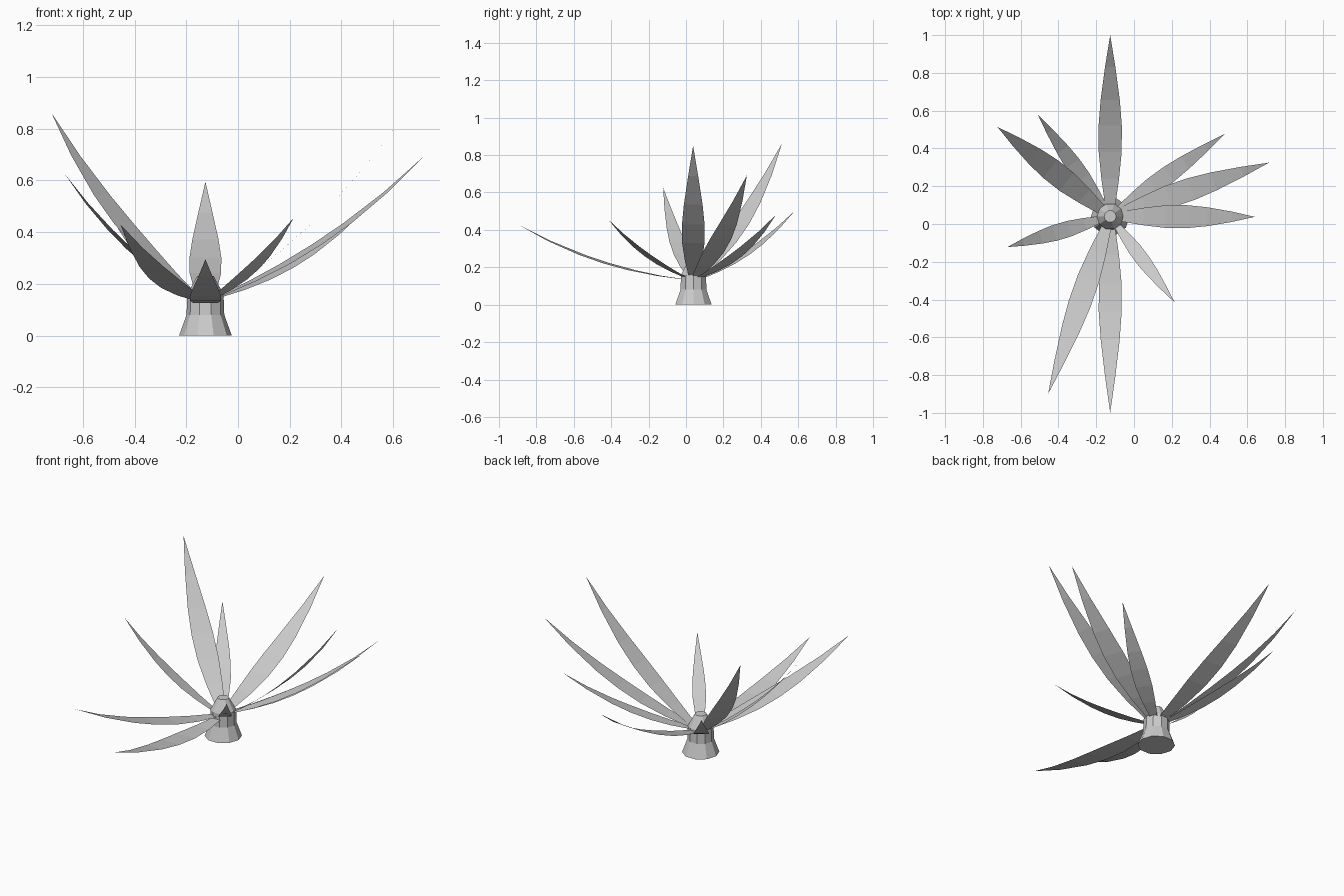
import bpy, bmesh
from math import cos, sin, tau
from mathutils import Vector

if "Cube" in bpy.data.objects:
    bpy.data.objects.remove(bpy.data.objects["Cube"])

CX, CY = -0.126, 0.04


def make_object(name, bm):
    mesh = bpy.data.meshes.new(name)
    bm.to_mesh(mesh)
    bm.free()
    ob = bpy.data.objects.new(name, mesh)
    bpy.context.collection.objects.link(ob)
    return ob


# Stem: ten-sided turned profile (radius, height), flared foot and tapered cap
def build_stem():
    profile = [(0.102, 0.0), (0.073, 0.08), (0.07, 0.16), (0.032, 0.23)]
    sides = 10
    bm = bmesh.new()
    rings = [[bm.verts.new((CX + r * cos(tau * i / sides),
                            CY + r * sin(tau * i / sides), z))
              for i in range(sides)] for r, z in profile]
    for a, b in zip(rings, rings[1:]):
        for i in range(sides):
            j = (i + 1) % sides
            bm.faces.new((a[i], a[j], b[j], b[i]))
    bm.faces.new(rings[0][::-1])
    bm.faces.new(rings[-1])
    make_object("stem", bm)


# Leaf: flat pointed blade along a gently rising curve
WIDTHS = [(0, 0.05), (0.15, 0.092), (0.3, 0.12), (0.45, 0.121),
          (0.6, 0.1), (0.8, 0.054)]


def build_leaf(name, tip, root_z):
    tip = Vector(tip)
    out = Vector((tip.x - CX, tip.y - CY, 0)).normalized()
    side = Vector((-out.y, out.x, 0))
    root = Vector((CX, CY, root_z)) + out * 0.05
    chord = tip - root
    length = chord.length
    normal = chord.cross(side).normalized()
    if normal.z < 0:
        normal.negate()
    ctrl = (root + tip) / 2 - normal * 0.1 * length
    bm = bmesh.new()
    prev = None
    for t, w in WIDTHS:
        p = root * (1 - t) ** 2 + ctrl * 2 * t * (1 - t) + tip * t * t
        half = side * w * length / 2
        pair = (bm.verts.new(p - half), bm.verts.new(p + half))
        if prev:
            bm.faces.new((prev[0], pair[0], pair[1], prev[1]))
        prev = pair
    bm.faces.new((prev[0], bm.verts.new(tip), prev[1]))
    make_object(name, bm)


# Leaf tips and root heights
LEAVES = [
    ((-0.126, 1.0, 0.595), 0.145),
    ((0.485, 0.48, 0.48), 0.145),
    ((0.715, 0.325, 0.69), 0.15),
    ((0.64, 0.038, 0.85), 0.15),
    ((0.215, -0.415, 0.455), 0.145),
    ((-0.126, -1.0, 0.295), 0.125),
    ((-0.455, -0.9, 0.43), 0.135),
    ((-0.67, -0.122, 0.625), 0.145),
    ((-0.722, 0.513, 0.862), 0.15),
    ((-0.51, 0.58, 0.50), 0.14),
]

build_stem()
for n, (tip, rz) in enumerate(LEAVES, 1):
    build_leaf(f"leaf_{n:02d}", tip, rz)
